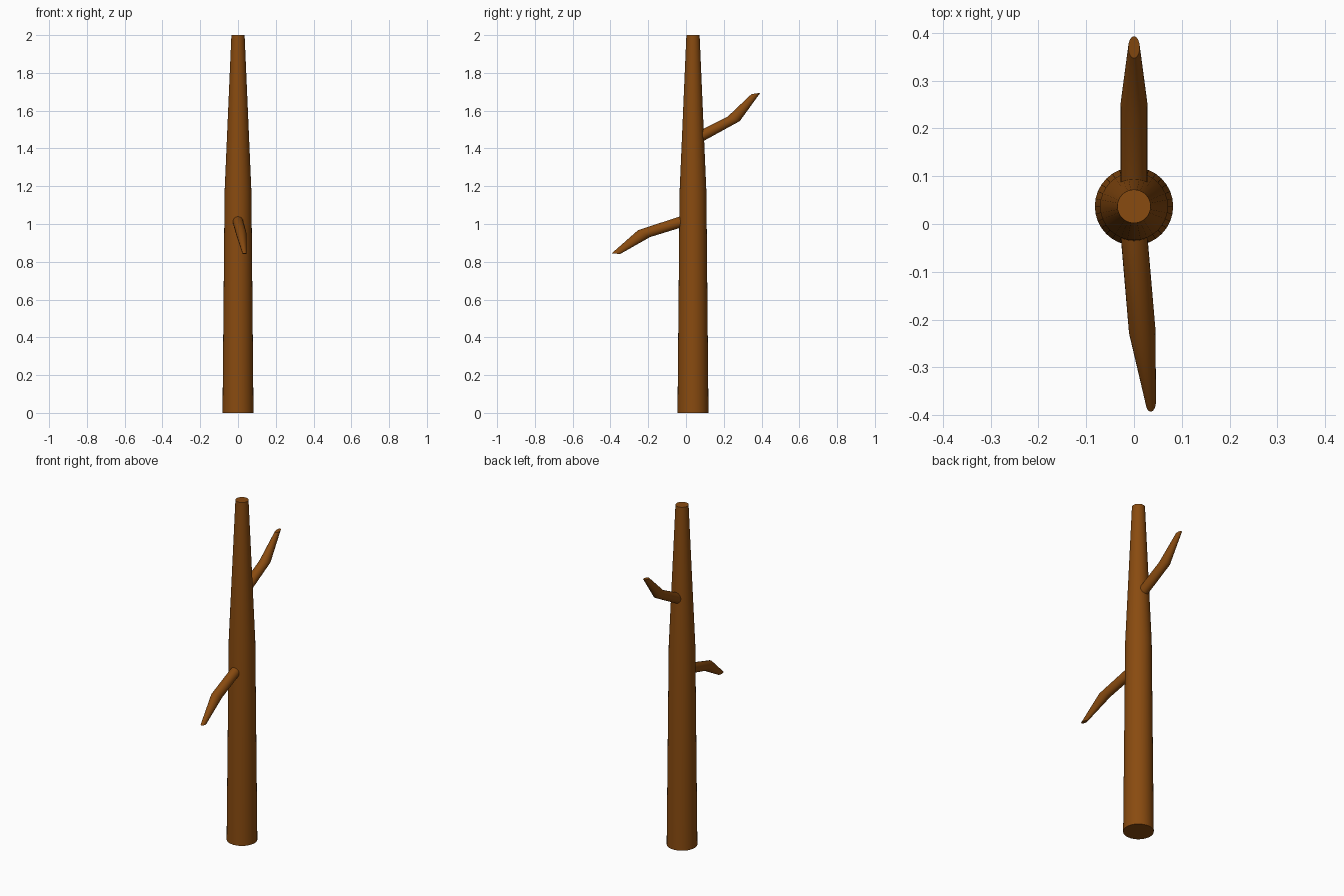
import bpy, bmesh, math
from mathutils import Vector

cube = bpy.data.objects.get("Cube")
if cube:
    bpy.data.objects.remove(cube, do_unlink=True)

bark = bpy.data.materials.new("brown_bark")
bark.use_nodes = True
colour = (0.25, 0.07, 0.005, 1)
bark.diffuse_color = colour
bsdf = bark.node_tree.nodes["Principled BSDF"]
bsdf.inputs["Base Color"].default_value = colour
bsdf.inputs["Roughness"].default_value = 0.8


def loft(name, rings, sides):
    """Skin a capped tube through rings of (centre, half width in x, half axis in yz)."""
    bm = bmesh.new()
    loops = []
    for centre, half_width, axis in rings:
        loop = []
        for i in range(sides):
            a = math.tau * i / sides
            offset = Vector((half_width * math.cos(a), 0, 0)) + Vector(axis) * math.sin(a)
            loop.append(bm.verts.new(Vector(centre) + offset))
        loops.append(loop)
    for low, high in zip(loops, loops[1:]):
        for i in range(sides):
            j = (i + 1) % sides
            bm.faces.new((low[i], low[j], high[j], high[i]))
    bm.faces.new(loops[0])
    bm.faces.new(loops[-1])
    bmesh.ops.recalc_face_normals(bm, faces=bm.faces)
    mesh = bpy.data.meshes.new(name)
    bm.to_mesh(mesh)
    bm.free()
    mesh.materials.append(bark)
    obj = bpy.data.objects.new(name, mesh)
    bpy.context.collection.objects.link(obj)
    bpy.ops.object.select_all(action="DESELECT")
    obj.select_set(True)
    bpy.context.view_layer.objects.active = obj
    bpy.ops.object.shade_smooth_by_angle(angle=math.radians(30))
    return obj


# Tapered trunk, narrowing faster in its upper part
trunk_y = 0.037
loft("trunk", [((0, trunk_y, z), r, (0, r, 0))
               for z, r in ((0, 0.082), (1.17, 0.071), (2, 0.035))], 32)

# Upper branch: rises at the back, bends steeper and tapers to a slanted cut
loft("back_branch", [
    ((0, 0.06, 1.455), 0.028, (0, -0.014, 0.026)),
    ((0, 0.252, 1.556), 0.028, (0, -0.033, 0.011)),
    ((0, 0.37, 1.691), 0.012, (0, -0.023, -0.003)),
], 24)

# Lower branch: droops at the front, drifting to the left
loft("front_branch", [
    ((-0.002, 0.0, 1.02), 0.028, (0, -0.008, 0.028)),
    ((0.017, -0.222, 0.949), 0.028, (0, -0.032, 0.018)),
    ((0.035, -0.371, 0.843), 0.011, (0, -0.022, 0.002)),
], 24)
